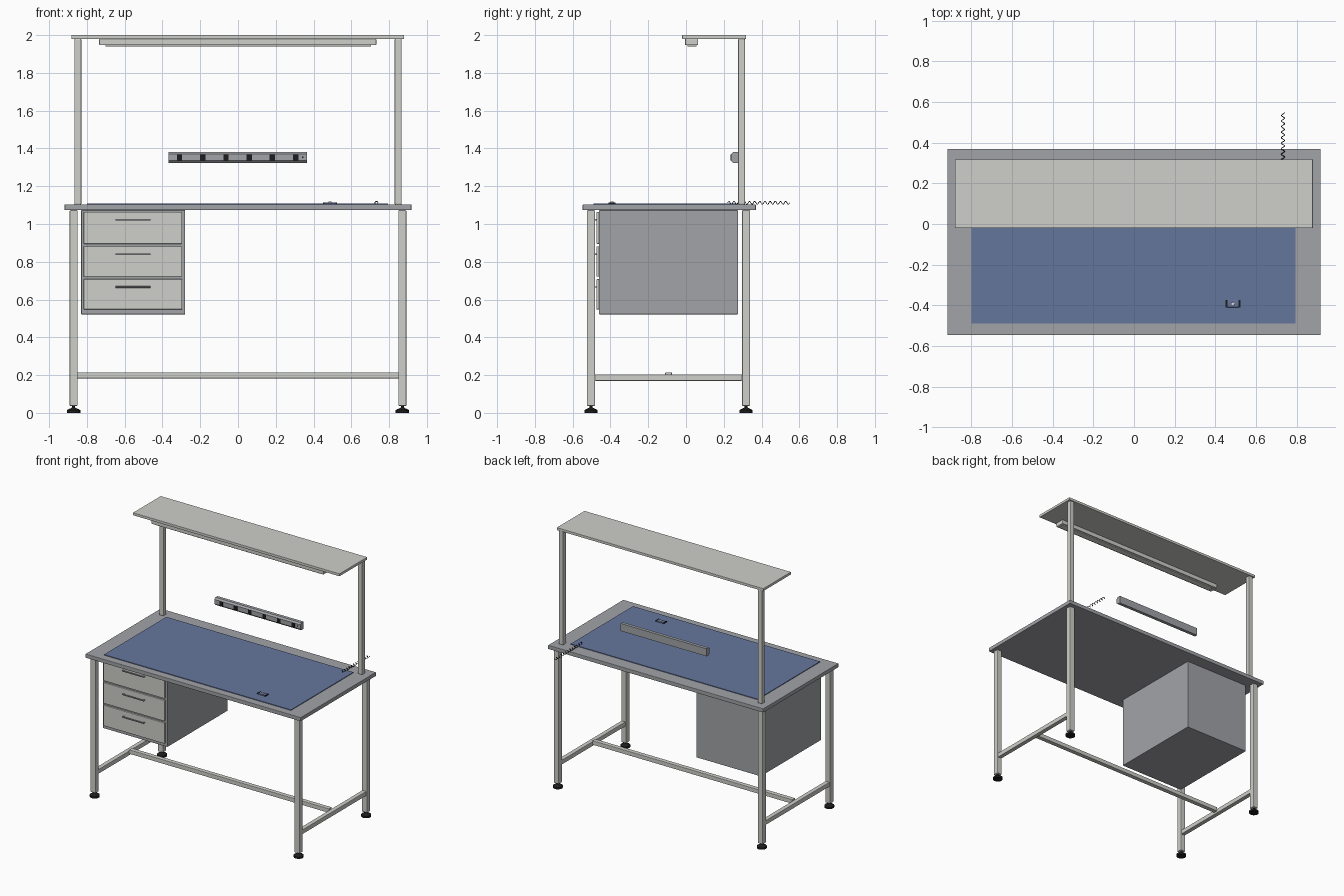
import bpy, bmesh, math
from mathutils import Matrix

cube = bpy.data.objects.get("Cube")
if cube:
    bpy.data.objects.remove(cube, do_unlink=True)


def material(name, rgb):
    m = bpy.data.materials.new(name)
    m.use_nodes = True
    m.diffuse_color = (*rgb, 1)
    m.node_tree.nodes["Principled BSDF"].inputs["Base Color"].default_value = (*rgb, 1)
    return m


LIGHT = material("light grey paint", (0.62, 0.62, 0.59))
GREY = material("mid grey", (0.36, 0.37, 0.39))
BLUE = material("blue mat", (0.13, 0.18, 0.34))
BLACK = material("black rubber", (0.012, 0.012, 0.013))
WHITE = material("white diffuser", (0.75, 0.75, 0.72))


def finish(name, bm, mat):
    mesh = bpy.data.meshes.new(name)
    bm.to_mesh(mesh)
    bm.free()
    mesh.materials.append(mat)
    ob = bpy.data.objects.new(name, mesh)
    bpy.context.collection.objects.link(ob)
    return ob


def box(name, mat, x, y, z, bevel=0):
    """Box from (low, high) ranges on each axis."""
    bm = bmesh.new()
    size = [r[1] - r[0] for r in (x, y, z)]
    mid = [(r[0] + r[1]) / 2 for r in (x, y, z)]
    bmesh.ops.create_cube(bm, size=1, matrix=Matrix.Translation(mid) @ Matrix.Diagonal((*size, 1)))
    ob = finish(name, bm, mat)
    if bevel:
        mod = ob.modifiers.new("Bevel", "BEVEL")
        mod.width = bevel
        mod.segments = 2
    return ob


def post(name, x, y, z, width):
    h = width / 2
    return box(name, LIGHT, (x - h, x + h), (y - h, y + h), z, 0.005)


def lathe(name, mat, profile, x, y, steps=24):
    """Turn (radius, height) points round a vertical axis."""
    bm = bmesh.new()
    verts = [bm.verts.new((r, 0, z)) for r, z in profile]
    edges = [bm.edges.new(p) for p in zip(verts, verts[1:])]
    bmesh.ops.spin(bm, geom=verts + edges, axis=(0, 0, 1), cent=(0, 0, 0),
                   angle=math.tau, steps=steps)
    bmesh.ops.remove_doubles(bm, verts=bm.verts, dist=0.0001)
    bmesh.ops.recalc_face_normals(bm, faces=bm.faces)
    ob = finish(name, bm, mat)
    ob.location = (x, y, 0)
    bpy.ops.object.select_all(action="DESELECT")
    ob.select_set(True)
    bpy.context.view_layer.objects.active = ob
    bpy.ops.object.shade_smooth_by_angle(angle=math.radians(35))
    return ob


# Worktop and mat
box("worktop", GREY, (-0.918, 0.918), (-0.547, 0.37), (1.073, 1.103), 0.003)
box("work_mat", BLUE, (-0.8, 0.795), (-0.49, 0.27), (1.103, 1.108))

# Legs, feet, side rails and uprights
FOOT = [(0, 0), (0.035, 0), (0.035, 0.014), (0.028, 0.019), (0.012, 0.026),
        (0.008, 0.03), (0.008, 0.04), (0, 0.04)]
for side, sx in (("right", -1), ("left", 1)):
    x = sx * 0.87
    for place, y in (("front", -0.503), ("back", 0.318)):
        post(f"{place}_{side}_leg", x, y, (0.037, 1.073), 0.043)
        lathe(f"{place}_{side}_foot", BLACK, FOOT, x, y)
    box(f"{side}_side_rail", LIGHT, (x - 0.017, x + 0.017), (-0.482, 0.297), (0.17, 0.204), 0.003)
    post(f"{side}_upright", sx * 0.848, 0.294, (1.103, 1.98), 0.037)

box("cross_bar", LIGHT, (-0.853, 0.853), (-0.11, -0.075), (0.183, 0.215), 0.003)

# Upper shelf with lamp below
box("top_shelf", LIGHT, (-0.882, 0.88), (-0.02, 0.318), (1.98, 2.0), 0.002)
box("lamp_housing", LIGHT, (-0.735, 0.732), (-0.005, 0.064), (1.947, 1.98), 0.004)
box("lamp_diffuser", WHITE, (-0.702, 0.705), (0.008, 0.056), (1.94, 1.948), 0.002)

# Drawer cabinet
box("drawer_cabinet", GREY, (-0.83, -0.28), (-0.46, 0.275), (0.522, 1.073), 0.002)
for i, (low, high) in enumerate(((0.895, 1.064), (0.721, 0.882), (0.548, 0.708))):
    n = i + 1
    box(f"drawer_front_{n}", LIGHT, (-0.817, -0.296), (-0.474, -0.459), (low, high), 0.003)
    top = high - 0.037
    box(f"drawer_handle_{n}", GREY, (-0.648, -0.462), (-0.49, -0.483), (top - 0.009, top), 0.002)
    for sx in (-1, 1):
        hx = -0.555 + sx * 0.087
        box(f"handle_post_{n}_{'left' if sx > 0 else 'right'}", GREY,
            (hx - 0.005, hx + 0.005), (-0.485, -0.473), (top - 0.008, top - 0.001))

# Power strip: chamfered section run along x
bm = bmesh.new()
section = [(0.275, 1.324), (0.275, 1.382), (0.25, 1.382), (0.238, 1.37), (0.238, 1.336), (0.25, 1.324)]
end = bm.faces.new([bm.verts.new((-0.368, y, z)) for y, z in section])
run = bmesh.ops.extrude_face_region(bm, geom=[end], use_keep_orig=True)["geom"]
bmesh.ops.translate(bm, verts=[v for v in run if isinstance(v, bmesh.types.BMVert)], vec=(0.733, 0, 0))
bmesh.ops.recalc_face_normals(bm, faces=bm.faces)
finish("power_strip", bm, GREY)
for i in range(6):
    x = -0.31 + i * 0.123
    box(f"socket_{i + 1}", BLACK, (x - 0.014, x + 0.014), (0.235, 0.24), (1.337, 1.369))
box("strip_switch", BLACK, (0.338, 0.346), (0.236, 0.24), (1.35, 1.358))

# Grounding point on the mat
box("ground_plate", BLUE, (0.452, 0.522), (-0.41, -0.374), (1.107, 1.114), 0.002)
for name, x in (("right", 0.455), ("left", 0.519)):
    box(f"ground_plate_{name}_end", BLACK, (x - 0.004, x + 0.004), (-0.411, -0.373), (1.108, 1.115))
lathe("ground_stud", WHITE, [(0.008, 1.113), (0.007, 1.118), (0, 1.119)], 0.487, -0.392, 12)

# Coiled cord off the back edge
curve = bpy.data.curves.new("coiled_cord", "CURVE")
curve.dimensions = "3D"
curve.bevel_depth = 0.002
curve.bevel_resolution = 1
curve.use_fill_caps = True
curve.materials.append(BLACK)
turns, per_turn = 12, 12
spline = curve.splines.new("POLY")
spline.points.add(turns * per_turn)
for i, p in enumerate(spline.points):
    t = i / (turns * per_turn)
    a = t * turns * math.tau
    p.co = (0.733 + 0.008 * math.cos(a), 0.22 + 0.328 * t, 1.112 + 0.008 * math.sin(a), 1)
bpy.context.collection.objects.link(bpy.data.objects.new("coiled_cord", curve))
